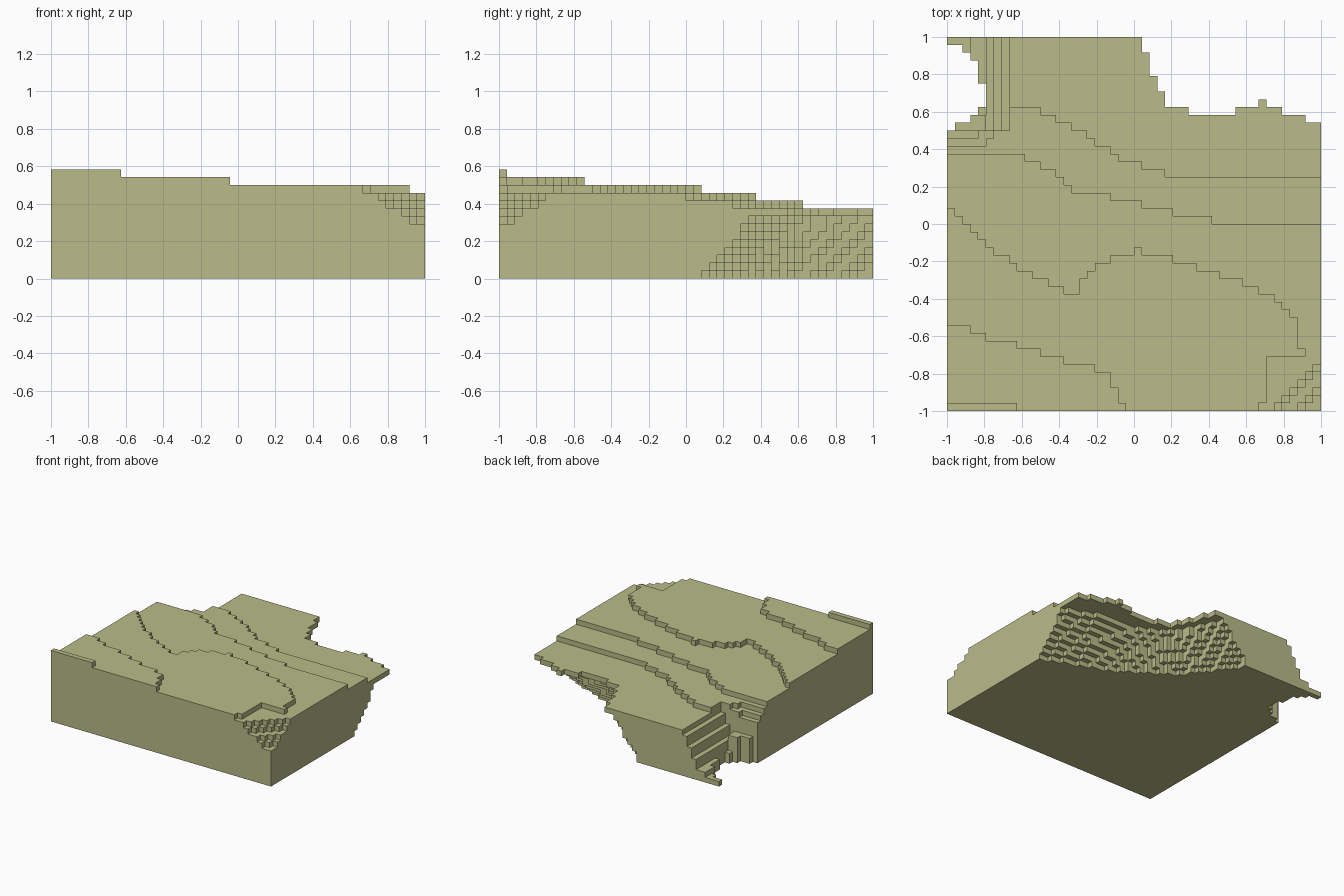
import bpy
import bmesh

if "Cube" in bpy.data.objects:
    bpy.data.objects.remove(bpy.data.objects["Cube"])

N = 48            # cells along each side
CELL = 2 / N
LAYERS = 14


def interp(points, x):
    """Piecewise linear curve through a few points."""
    if x <= points[0][0]:
        return points[0][1]
    for (x0, y0), (x1, y1) in zip(points, points[1:]):
        if x <= x1:
            return y0 + (y1 - y0) * (x - x0) / (x1 - x0)
    return points[-1][1]


# Terrace edges: y of each step down, along x
edge_upper = [(-.96, -.54), (-.71, -.625), (-.44, -.71), (-.13, -.79), (-.05, -1)]
edge_ridge = [(-1, .13), (-.9, 0), (-.77, -.125), (-.6, -.25), (-.31, -.375), (-.28, -.29),
              (-.1, -.17), (.02, -.14), (.3, -.21), (.52, -.29), (.77, -.41), (.85, -.5), (.91, -.7)]
edge_middle = [(-.6, .375), (-.46, .29), (-.33, .19), (-.05, .125), (.1, .083), (.3, .04), (.5, 0)]
edge_lower = [(-.84, .417), (-.755, .46), (-.66, .625), (-.54, .615), (-.36, .54), (-.2, .44),
              (-.06, .34), (.1, .29), (.26, .25)]
# Back bank: outline at the foot and at the overhanging rim
bank_foot = [(-.3, 2), (-.28, 1), (.04, .57), (.475, .28), (1, .08)]
bank_rim = [(-.28, 1.6), (.03, 1.02), (.1, .8), (.17, .64), (.29, .6), (.45, .58), (.66, .64),
            (.69, .67), (.75, .62), (.86, .58), (1, .54)]
# Hollow in the back corner: x of its edge, along y
hollow_edge = [(.5, -1), (.54, -.9), (.6, -.83), (.64, -.79), (.74, -.79), (.76, -.83),
               (.86, -.83), (.94, -.92), (.97, -1.01)]


def terrace_height(x, y):
    if y < -.96 and x < -.63:
        return 14
    if x < -.05 and y < interp(edge_upper, x):
        return 13
    corner = (1 - x) + (y + 1)
    for reach, height in ((.085, 7), (.13, 8), (.21, 9), (.26, 10)):
        if corner < reach:
            return height
    in_corner = (y < -.71 and x > .71) or (y < -.95 and x > .67)
    if x < .91 and y < interp(edge_ridge, x) and not in_corner:
        return 12
    if y < interp(edge_middle, x):
        return 11
    if y < interp(edge_lower, x):
        return 10
    return 9


def column_height(x, y):
    height = terrace_height(x, y)
    if x < -.67 and y > .46:
        if y > .5 and x < interp(hollow_edge, y):
            return 0
        if y < .5:
            return 8 if x < -.83 else height
        if y < .6 and x < -.79:
            return 5
        for limit, step in ((-.87, 1), (-.79, 2), (-.75, 4), (-.71, 6), (-.67, 8)):
            if x < limit:
                return min(step, height)
    return height


def bank_limit(x, layer):
    blend = 1 if layer >= 8 else .65 * layer / 8
    foot = interp(bank_foot, x)
    return foot + (interp(bank_rim, x) - foot) * blend


# Solid cells
solid = set()
for i in range(N):
    x = -1 + (i + .5) * CELL
    limits = [bank_limit(x, k) for k in range(LAYERS)]
    for j in range(N):
        y = -1 + (j + .5) * CELL
        for k in range(column_height(x, y)):
            if y < limits[k]:
                solid.add((i, j, k))

# Skin: one face wherever a solid cell meets air
bm = bmesh.new()
corners = {}


def corner_vert(key):
    if key not in corners:
        corners[key] = bm.verts.new((key[0] * CELL - 1, key[1] * CELL - 1, key[2] * CELL))
    return corners[key]


for cell in sorted(solid):
    for axis in range(3):
        u, v = (axis + 1) % 3, (axis + 2) % 3
        for side in (0, 1):
            neighbour = list(cell)
            neighbour[axis] += 2 * side - 1
            if tuple(neighbour) in solid:
                continue
            ring = []
            for du, dv in ((0, 0), (1, 0), (1, 1), (0, 1)):
                key = list(cell)
                key[axis] += side
                key[u] += du
                key[v] += dv
                ring.append(corner_vert(tuple(key)))
            bm.faces.new(ring if side else ring[::-1])

mesh = bpy.data.meshes.new("terraced_ground")
bm.to_mesh(mesh)
bm.free()
ground = bpy.data.objects.new("terraced_ground", mesh)
bpy.context.collection.objects.link(ground)

# Colour
colour = (.49, .50, .25, 1)
sand = bpy.data.materials.new("olive_sand")
sand.use_nodes = True
sand.diffuse_color = colour
sand.node_tree.nodes["Principled BSDF"].inputs["Base Color"].default_value = colour
mesh.materials.append(sand)
